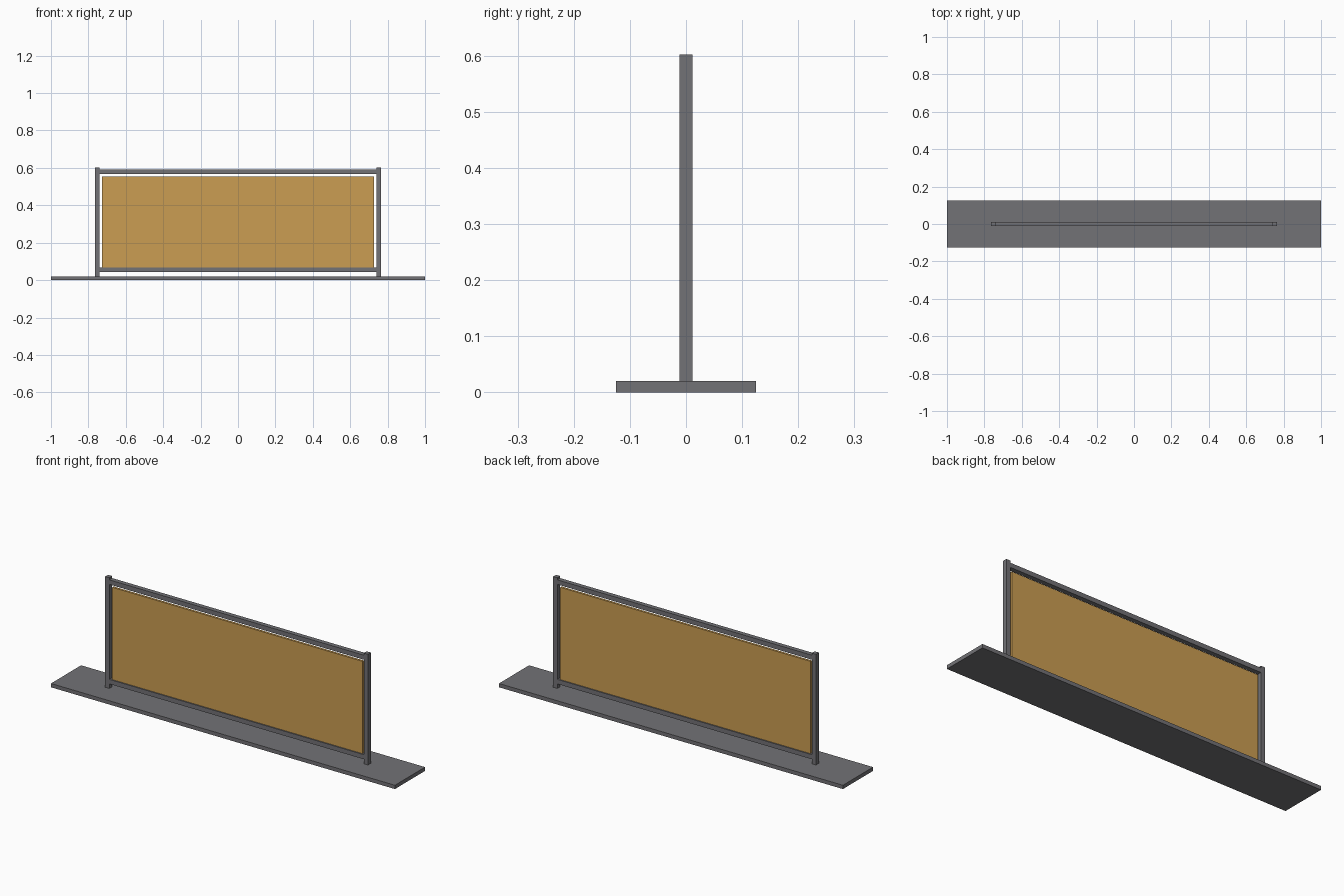
import bpy

cube = bpy.data.objects.get("Cube")
if cube:
    bpy.data.objects.remove(cube, do_unlink=True)


def material(name, rgb):
    mat = bpy.data.materials.new(name)
    mat.use_nodes = True
    colour = (*rgb, 1.0)
    mat.diffuse_color = colour
    mat.node_tree.nodes["Principled BSDF"].inputs["Base Color"].default_value = colour
    return mat


def box(name, x, y, z, mat):
    """Add a box from its (min, max) range on each axis."""
    ranges = (x, y, z)
    bpy.ops.mesh.primitive_cube_add(size=1, location=[(a + b) / 2 for a, b in ranges])
    obj = bpy.context.object
    obj.name = name
    size = [b - a for a, b in ranges]
    for vert in obj.data.vertices:
        vert.co = [c * s for c, s in zip(vert.co, size)]
    obj.data.materials.append(mat)
    return obj


steel = material("grey steel", (0.17, 0.168, 0.18))
board = material("tan board", (0.6, 0.34, 0.085))

BAR = 0.024          # square section of the frame bars
HALF = BAR / 2
INNER = 0.74         # inside face of the posts
BASE_TOP = 0.02

# Flat ground plate
box("base_plate", (-1, 1), (-0.125, 0.125), (0, BASE_TOP), steel)

# Upright posts
for side, s in (("left", 1), ("right", -1)):
    x = sorted((s * INNER, s * (INNER + BAR)))
    box(side + "_post", x, (-HALF, HALF), (BASE_TOP, 0.602), steel)

# Horizontal rails between the posts
for name, z in (("bottom_rail", 0.044), ("top_rail", 0.567)):
    box(name, (-INNER, INNER), (-HALF, HALF), (z, z + BAR), steel)

# Thin panel, clear of the posts and top rail, seated in the bottom rail
box("panel", (-0.727, 0.727), (-0.006, 0.006), (0.06, 0.553), board)
